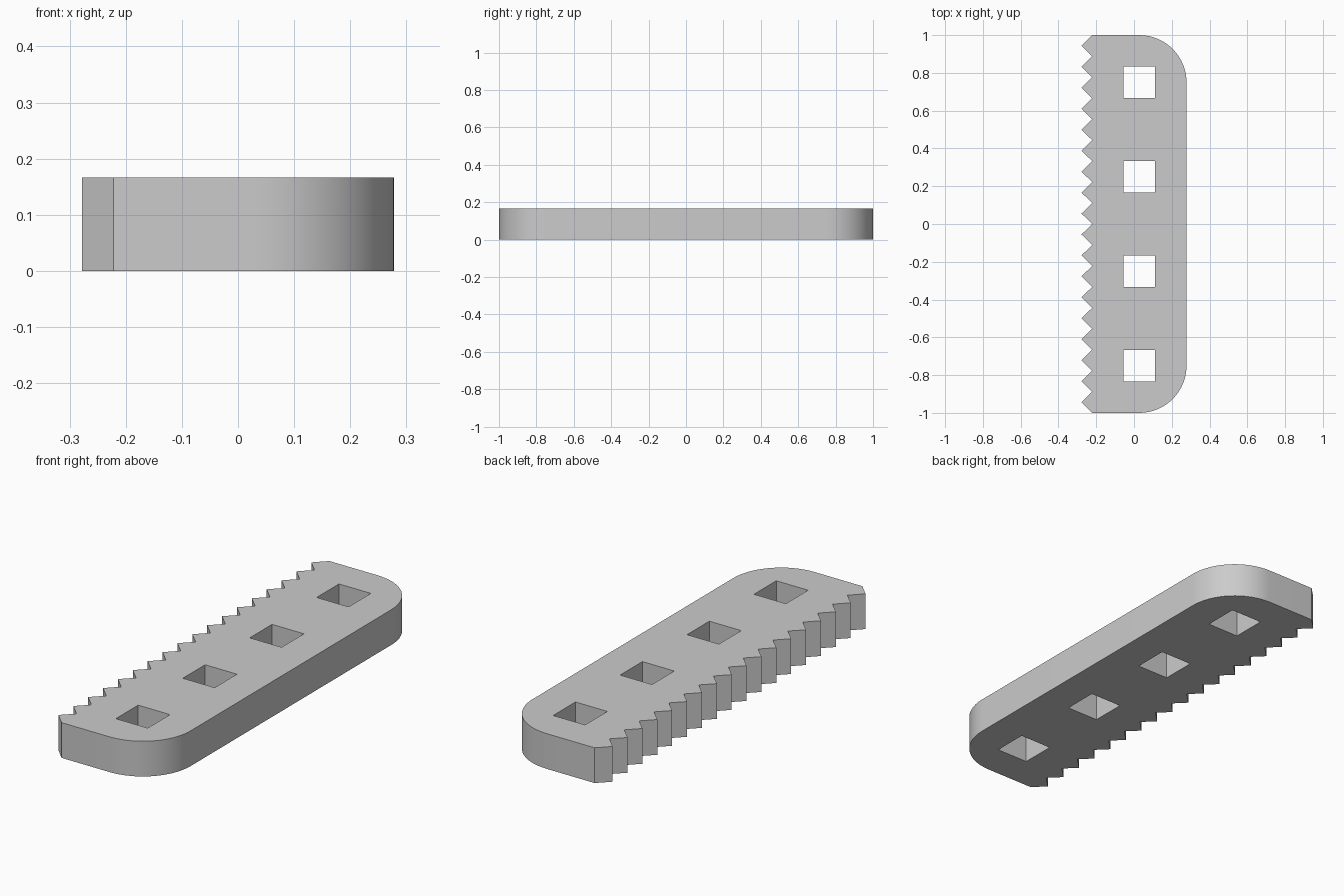
import bpy
import bmesh
from math import sin, cos, pi, radians

cube = bpy.data.objects.get("Cube")
if cube:
    bpy.data.objects.remove(cube, do_unlink=True)

HEIGHT = 1 / 6
TEETH = 18
PITCH = 2 / TEETH
TIP_X, ROOT_X, BACK_X = -0.278, -0.222, 0.278
RADIUS = 0.25
ARC_STEPS = 16
HOLE_X, HOLE_HALF = 0.028, 1 / 12

grey = bpy.data.materials.new("plain grey")
grey.use_nodes = True
grey.diffuse_color = (0.6, 0.6, 0.6, 1)
grey.node_tree.nodes["Principled BSDF"].inputs["Base Color"].default_value = (0.6, 0.6, 0.6, 1)


def rounded_corner(cy, start):
    """Quarter circle points for a corner of the straight edge."""
    cx = BACK_X - RADIUS
    angles = [start + pi / 2 * i / ARC_STEPS for i in range(ARC_STEPS + 1)]
    return [(cx + RADIUS * cos(a), cy + RADIUS * sin(a)) for a in angles]


def add_loop(bm, points):
    verts = [bm.verts.new((x, y, 0)) for x, y in points]
    return [bm.edges.new((verts[i - 1], verts[i])) for i in range(len(verts))]


# Outline: two rounded corners, then the sawtooth edge
outline = rounded_corner(RADIUS - 1, -pi / 2) + rounded_corner(1 - RADIUS, 0)
for i in range(TEETH):
    y = 1 - i * PITCH
    outline += [(ROOT_X, y), (TIP_X, y - PITCH / 2)]
outline.append((ROOT_X, -1))

bm = bmesh.new()
edges = add_loop(bm, outline)

# Four square through-holes
for cy in (-0.75, -0.25, 0.25, 0.75):
    edges += add_loop(bm, [(HOLE_X + sx * HOLE_HALF, cy + sy * HOLE_HALF)
                           for sx, sy in ((-1, -1), (1, -1), (1, 1), (-1, 1))])

# Fill the profile and raise it into a solid bar
bmesh.ops.triangle_fill(bm, edges=edges, use_beauty=True, normal=(0, 0, 1))
raised = bmesh.ops.extrude_face_region(bm, geom=bm.faces[:], use_keep_orig=True)
top = [v for v in raised["geom"] if isinstance(v, bmesh.types.BMVert)]
bmesh.ops.translate(bm, verts=top, vec=(0, 0, HEIGHT))
bmesh.ops.recalc_face_normals(bm, faces=bm.faces[:])

mesh = bpy.data.meshes.new("toothed_bar")
bm.to_mesh(mesh)
bm.free()
mesh.materials.append(grey)
bar = bpy.data.objects.new("toothed_bar", mesh)
bpy.context.collection.objects.link(bar)

# Smooth the round corners, keep all other edges crisp
bpy.ops.object.select_all(action="DESELECT")
bar.select_set(True)
bpy.context.view_layer.objects.active = bar
bpy.ops.object.shade_smooth_by_angle(angle=radians(30))
